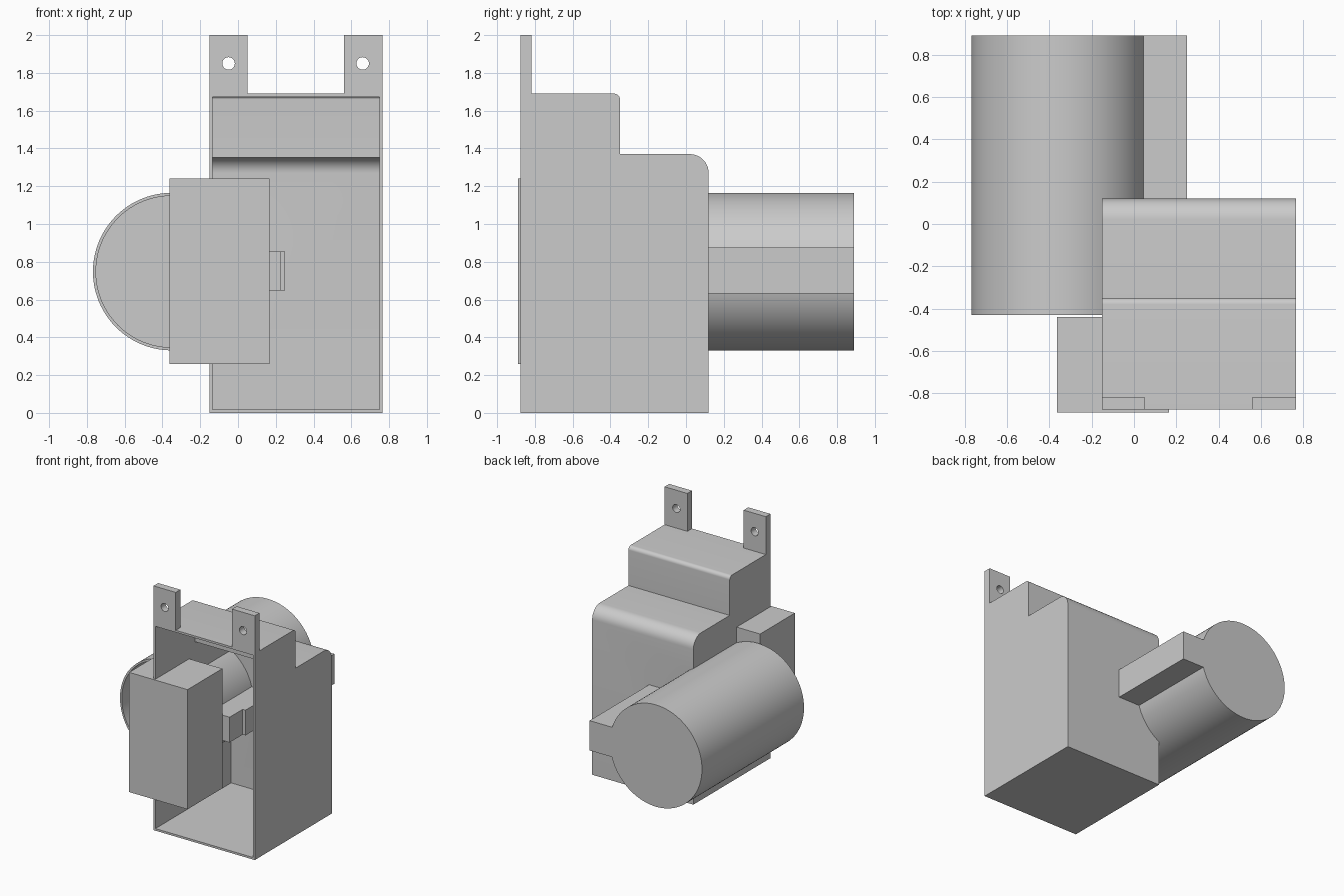
import bpy, bmesh, math
from mathutils import Matrix

if "Cube" in bpy.data.objects:
    bpy.data.objects.remove(bpy.data.objects["Cube"])

grey = bpy.data.materials.new("light_grey")
grey.diffuse_color = (0.6, 0.6, 0.6, 1)
grey.use_nodes = True
grey.node_tree.nodes["Principled BSDF"].inputs["Base Color"].default_value = grey.diffuse_color


def finish(name, bm):
    bmesh.ops.recalc_face_normals(bm, faces=bm.faces)
    mesh = bpy.data.meshes.new(name)
    bm.to_mesh(mesh)
    bm.free()
    ob = bpy.data.objects.new(name, mesh)
    bpy.context.collection.objects.link(ob)
    mesh.materials.append(grey)
    return ob


def prism(name, pts, x0, x1):
    """Extrude a (y, z) profile along x."""
    bm = bmesh.new()
    face = bm.faces.new([bm.verts.new((x0, y, z)) for y, z in pts])
    ext = bmesh.ops.extrude_face_region(bm, geom=[face])
    moved = [v for v in ext["geom"] if isinstance(v, bmesh.types.BMVert)]
    bmesh.ops.translate(bm, verts=moved, vec=(x1 - x0, 0, 0))
    return finish(name, bm)


def box(name, x0, x1, y0, y1, z0, z1):
    return prism(name, [(y0, z0), (y1, z0), (y1, z1), (y0, z1)], x0, x1)


def cylinder(name, x, z, r, y0, y1, n=96):
    """Cylinder along y."""
    bm = bmesh.new()
    m = Matrix.Translation((x, (y0 + y1) / 2, z)) @ Matrix.Rotation(math.pi / 2, 4, 'X')
    bmesh.ops.create_cone(bm, cap_ends=True, segments=n, radius1=r, radius2=r,
                          depth=y1 - y0, matrix=m)
    return finish(name, bm)


def cut(ob, *cutters):
    bpy.context.view_layer.objects.active = ob
    for c in cutters:
        mod = ob.modifiers.new("cut", 'BOOLEAN')
        mod.operation, mod.solver, mod.object = 'DIFFERENCE', 'EXACT', c
        bpy.ops.object.modifier_apply(modifier=mod.name)
        bpy.data.objects.remove(c)


def smooth(ob):
    bpy.ops.object.select_all(action='DESELECT')
    ob.select_set(True)
    bpy.context.view_layer.objects.active = ob
    bpy.ops.object.shade_smooth_by_angle(angle=math.radians(30))


def arc(y, z, r, n=10):
    """Quarter round from facing +y to facing +z."""
    a = [math.pi / 2 * i / n for i in range(n + 1)]
    return [(y + r * math.cos(t), z + r * math.sin(t)) for t in a]


def stepped(front, t):
    """Stepped housing outline, inset by t."""
    return ([(front, t), (0.12 - t, t)] + arc(0.02, 1.27, 0.1 - t)
            + [(-0.35 - t, 1.37 - t)] + arc(-0.38, 1.66, 0.03 - t) + [(front, 1.69 - t)])


CX, CZ, R = -0.351, 0.748, 0.417
X0, X1, T = -0.151, 0.766, 0.017

# Stepped housing, open at the front, pierced by the drum
housing = prism("housing", stepped(-0.877, 0), X0, X1)
cut(housing,
    prism("inside_cutter", stepped(-1.0, T), X0 + T, X1 - T),
    cylinder("drum_cutter", CX, CZ, R - 0.008, -0.6, 0.6))
smooth(housing)

# Two mounting tabs with screw holes
for side, a, b, hx in (("left", X0, 0.05, -0.05), ("right", 0.56, X1, 0.66)):
    tab = box("mounting_tab_" + side, a, b, -0.877, -0.817, 1.69, 2.0)
    cut(tab, cylinder("hole_cutter", hx, 1.85, 0.033, -1, -0.7, 32))
    smooth(tab)

# Hollow drum, open toward the front block
drum = cylinder("drum", CX, CZ, R, -0.43, 0.89)
cut(drum, cylinder("bore_cutter", CX, CZ, R - 0.016, -0.6, 0.874))
smooth(drum)

# Key bar along the side of the drum: outer, inner and lip sections
box("key_bar_outer", 0.02, 0.25, 0.11, 0.89, 0.631, 0.875)
box("key_bar_inner", 0.04, 0.225, -0.43, 0.11, 0.647, 0.854)
box("key_bar_lip", 0.04, 0.25, -0.26, 0.11, 0.647, 0.854)

# Block in front of the drum
box("front_block", -0.363, 0.166, -0.89, -0.44, 0.26, 1.24)
